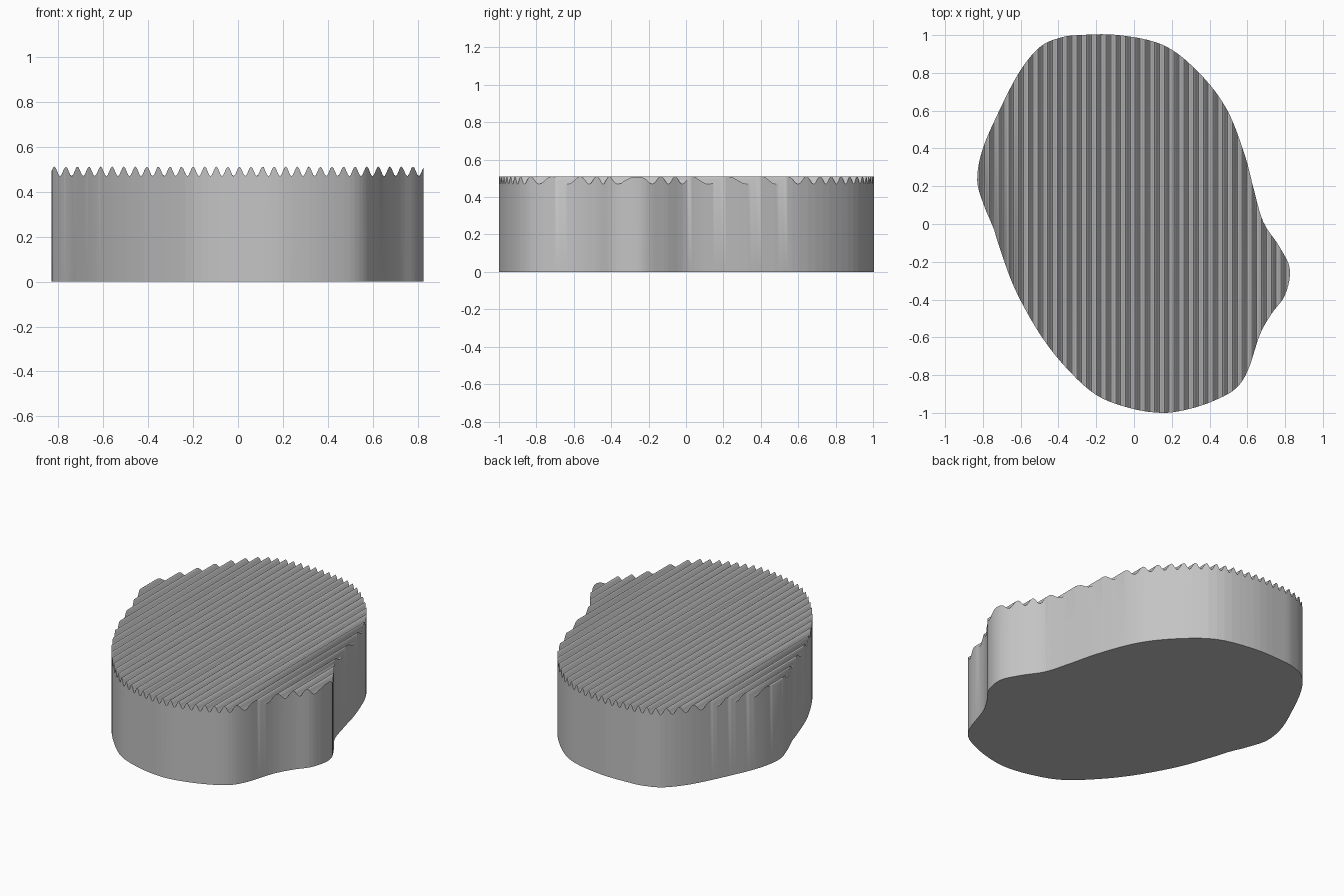
import bpy
import bmesh
import math
from mathutils import Vector

default_cube = bpy.data.objects.get("Cube")
if default_cube:
    bpy.data.objects.remove(default_cube, do_unlink=True)

# Plan outline of the slab, clockwise from the back
OUTLINE = [
    (-.29, 1), (-.08, 1), (.16, .945), (.345, .8), (.49, .61), (.585, .37),
    (.635, .18), (.685, .01), (.77, -.12), (.825, -.24), (.8, -.375),
    (.725, -.48), (.665, -.59), (.605, -.77), (.54, -.87), (.425, -.935),
    (.29, -.98), (.15, -1), (-.02, -.975), (-.2, -.905), (-.36, -.76),
    (-.5, -.58), (-.63, -.345), (-.71, -.13), (-.745, -.02), (-.795, .1),
    (-.83, .23), (-.805, .385), (-.73, .565), (-.61, .8), (-.5, .935),
    (-.395, .985),
]
HALF_WIDTH = 0.83
MID_HEIGHT = 0.49
RIDGE_DEPTH = 0.021
RIDGE_PITCH = 2 * HALF_WIDTH / 32.25
STEPS_PER_RIDGE = 8


def smooth_loop(points, steps):
    """Closed Catmull-Rom curve through the points."""
    pts = [Vector(p) for p in points]
    count = len(pts)
    result = []
    for i in range(count):
        a, b, c, d = (pts[(i + k - 1) % count] for k in range(4))
        for s in range(steps):
            t = s / steps
            result.append(0.5 * (2 * b + (c - a) * t
                                 + (2 * a - 5 * b + 4 * c - d) * t ** 2
                                 + (3 * b - a - 3 * c + d) * t ** 3))
    return result


def ridge_height(x):
    phase = (x + HALF_WIDTH) / RIDGE_PITCH
    return MID_HEIGHT + RIDGE_DEPTH * math.sin(math.tau * phase)


def make_material(name, colour):
    mat = bpy.data.materials.new(name)
    mat.use_nodes = True
    mat.diffuse_color = colour
    mat.node_tree.nodes["Principled BSDF"].inputs["Base Color"].default_value = colour
    return mat


# Flat base face, sliced into strips that follow the ridges
bm = bmesh.new()
bm.faces.new([bm.verts.new((p.x, p.y, 0)) for p in smooth_loop(OUTLINE, 5)])
step = RIDGE_PITCH / STEPS_PER_RIDGE
for i in range(1, int(2 * HALF_WIDTH / step) + 1):
    bmesh.ops.bisect_plane(
        bm, geom=bm.verts[:] + bm.edges[:] + bm.faces[:], dist=0.0002,
        plane_co=(i * step - HALF_WIDTH, 0, 0), plane_no=(1, 0, 0))

# Raise the strips into the corrugated top, leaving walls and a base
base_faces = bm.faces[:]
raised = bmesh.ops.extrude_face_region(bm, geom=base_faces, use_keep_orig=True)
for item in raised["geom"]:
    if isinstance(item, bmesh.types.BMVert):
        item.co.z = ridge_height(item.co.x)
bmesh.ops.recalc_face_normals(bm, faces=bm.faces[:])

mesh = bpy.data.meshes.new("ridged_slab")
bm.to_mesh(mesh)
bm.free()
slab = bpy.data.objects.new("ridged_slab", mesh)
bpy.context.collection.objects.link(slab)
mesh.materials.append(make_material("mid_grey", (0.55, 0.55, 0.55, 1)))

# Smooth walls with crisp rims
bpy.ops.object.select_all(action="DESELECT")
slab.select_set(True)
bpy.context.view_layer.objects.active = slab
bpy.ops.object.shade_smooth_by_angle(angle=math.radians(35))
